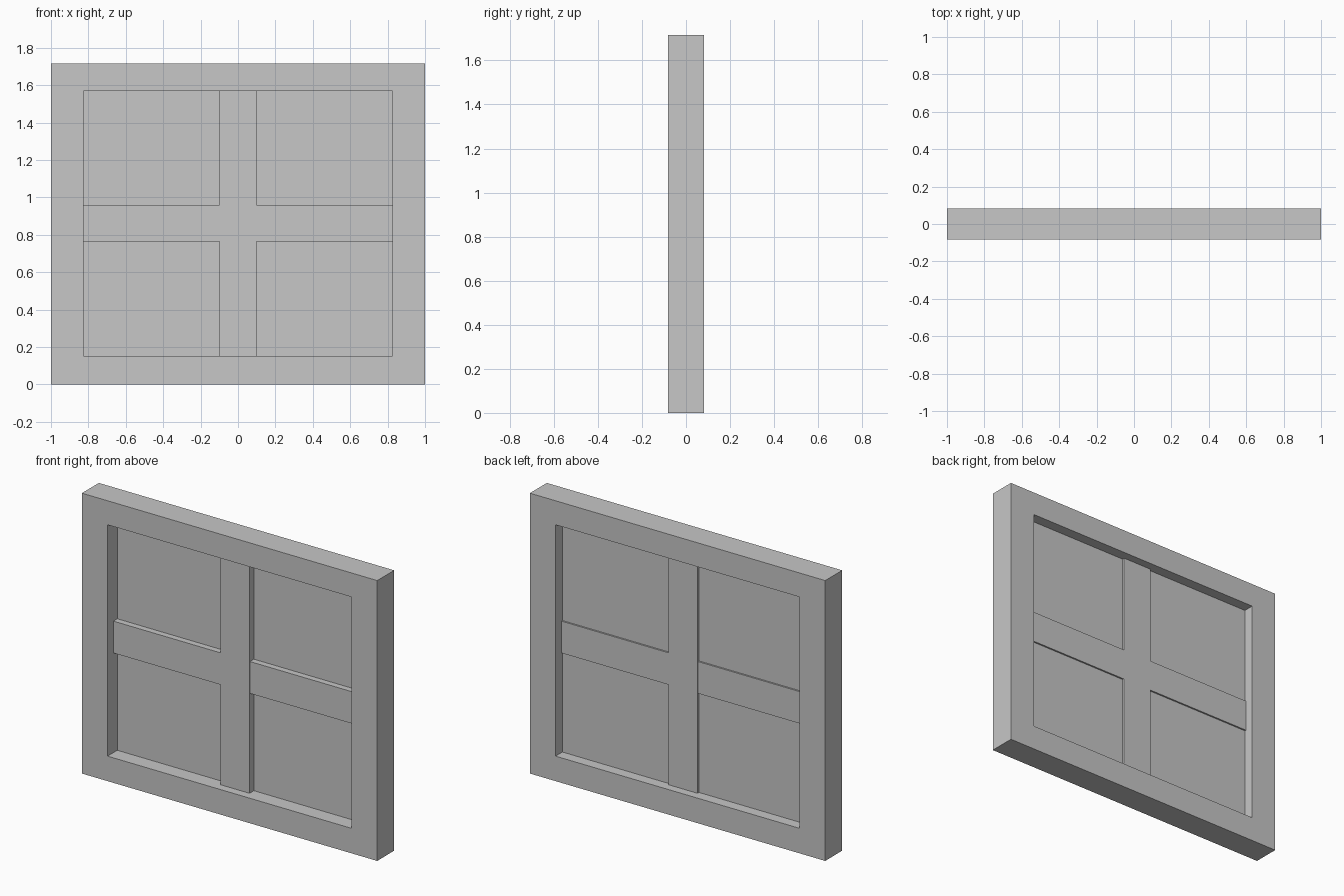
import bpy
import bmesh

# Remove the default cube only
cube = bpy.data.objects.get("Cube")
if cube:
    bpy.data.objects.remove(cube, do_unlink=True)

# Single plain grey
GREY = (0.57, 0.57, 0.57, 1.0)
grey = bpy.data.materials.new("plain_grey")
grey.use_nodes = True
grey.diffuse_color = GREY
grey.node_tree.nodes["Principled BSDF"].inputs["Base Color"].default_value = GREY

# Main dimensions
HALF_W, HEIGHT, HALF_D = 1.0, 1.716, 0.082
OPEN_X, OPEN_Z0, OPEN_Z1 = 0.826, 0.153, 1.569
POST_X, POST_D = 0.099, 0.030
BAR_Z0, BAR_Z1, BAR_D = 0.763, 0.958, 0.026
PANE_Y0, PANE_Y1 = 0.012, 0.016


def finish(name, bm):
    bmesh.ops.recalc_face_normals(bm, faces=bm.faces)
    mesh = bpy.data.meshes.new(name)
    bm.to_mesh(mesh)
    bm.free()
    mesh.materials.append(grey)
    obj = bpy.data.objects.new(name, mesh)
    bpy.context.collection.objects.link(obj)
    return obj


def box(name, x, y, z):
    """Box from (low, high) ranges on each axis."""
    bm = bmesh.new()
    bmesh.ops.create_cube(bm, size=1)
    for v in bm.verts:
        v.co = [lo + (c + 0.5) * (hi - lo) for c, (lo, hi) in zip(v.co, (x, y, z))]
    return finish(name, bm)


def frame_ring(name):
    """Rectangular ring, bridged from outer and inner loops at both depths."""
    bm = bmesh.new()

    def loop(w, z0, z1, y):
        return [bm.verts.new((x, y, z))
                for x, z in ((-w, z0), (w, z0), (w, z1), (-w, z1))]

    loops = [loop(HALF_W, 0, HEIGHT, -HALF_D), loop(HALF_W, 0, HEIGHT, HALF_D),
             loop(OPEN_X, OPEN_Z0, OPEN_Z1, HALF_D),
             loop(OPEN_X, OPEN_Z0, OPEN_Z1, -HALF_D)]
    for k, a in enumerate(loops):
        b = loops[(k + 1) % 4]
        for i in range(4):
            j = (i + 1) % 4
            bm.faces.new((a[i], a[j], b[j], b[i]))
    return finish(name, bm)


# Outer frame and centre post
frame_ring("window_frame")
box("centre_post", (-POST_X, POST_X), (-POST_D, POST_D), (OPEN_Z0, OPEN_Z1))

# Cross bars and panes on each side of the post
for side, s in (("left", 1), ("right", -1)):
    span = sorted((s * POST_X, s * OPEN_X))
    box(side + "_cross_bar", span, (-BAR_D, BAR_D), (BAR_Z0, BAR_Z1))
    for level, z in (("lower", (OPEN_Z0, BAR_Z0)), ("upper", (BAR_Z1, OPEN_Z1))):
        box(f"{side}_{level}_pane", span, (PANE_Y0, PANE_Y1), z)
